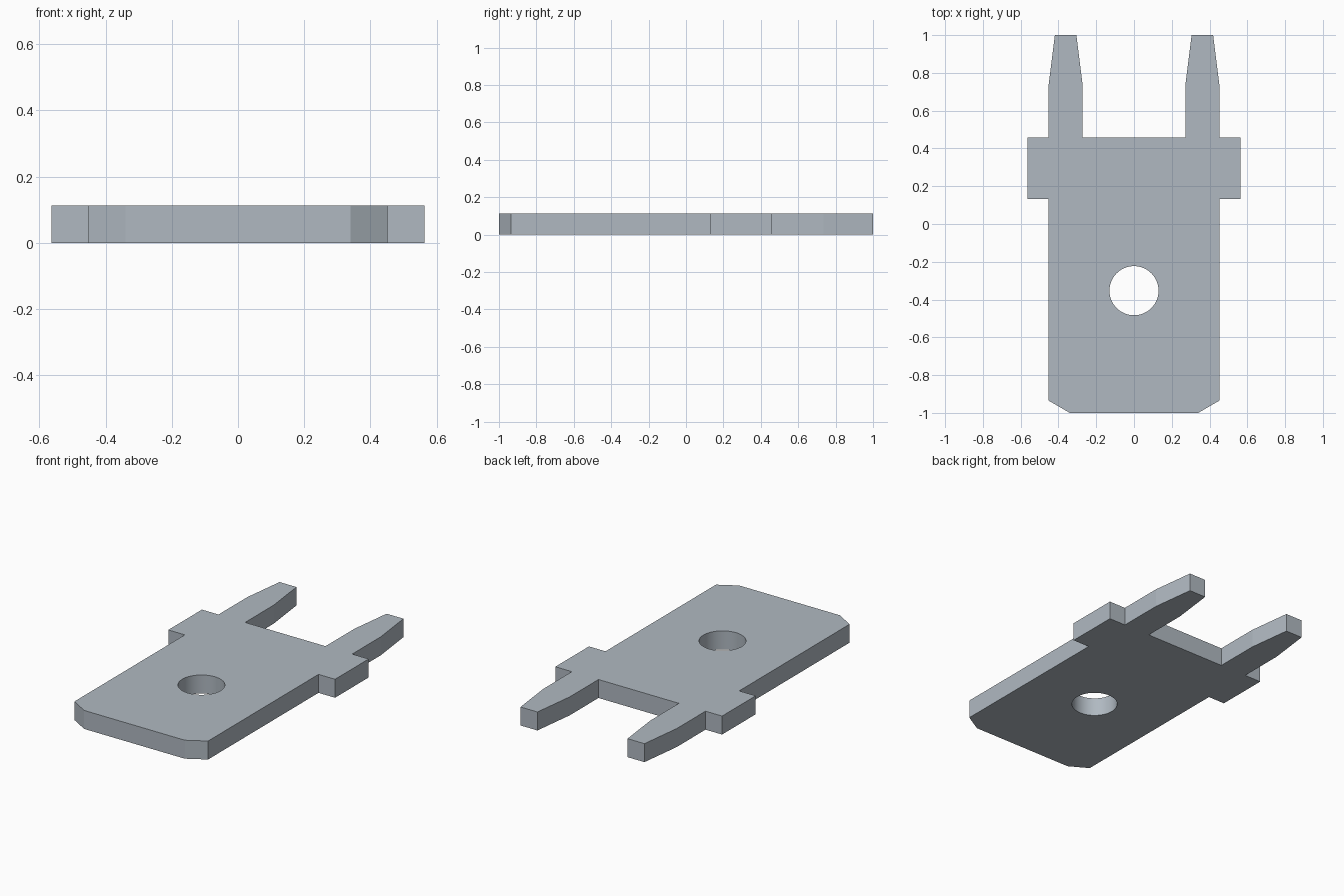
import bpy
import bmesh
from math import cos, sin, tau

THICKNESS = 0.113
HOLE_CENTRE_Y, HOLE_RADIUS, HOLE_SIDES = -0.353, 0.13, 64

cube = bpy.data.objects.get("Cube")
if cube:
    bpy.data.objects.remove(cube, do_unlink=True)

# Bare metal
metal = bpy.data.materials.new("grey metal")
metal.use_nodes = True
colour = (0.434, 0.485, 0.535, 1)
metal.diffuse_color = colour
metal.node_tree.nodes["Principled BSDF"].inputs["Base Color"].default_value = colour


def add_loop(bm, points):
    """Join points into a closed ring of edges."""
    verts = [bm.verts.new((x, y, 0)) for x, y in points]
    return [bm.edges.new((a, b)) for a, b in zip(verts, verts[1:] + verts[:1])]


# Left half of the outline: chamfered blade, shoulder, tapered prong
half = [(0.34, -1), (0.452, -0.935), (0.452, 0.132), (0.564, 0.132),
        (0.564, 0.457), (0.452, 0.457), (0.452, 0.735), (0.419, 1),
        (0.305, 1), (0.272, 0.735), (0.272, 0.457)]
outline = half + [(-x, y) for x, y in reversed(half)]

# Round hole through the blade
hole = [(HOLE_RADIUS * cos(tau * i / HOLE_SIDES),
         HOLE_CENTRE_Y + HOLE_RADIUS * sin(tau * i / HOLE_SIDES))
        for i in range(HOLE_SIDES)]

# Fill between outline and hole, then extrude to a solid plate
bm = bmesh.new()
edges = add_loop(bm, outline) + add_loop(bm, hole)
bmesh.ops.triangle_fill(bm, edges=edges, use_beauty=True, use_dissolve=False)
plate = bmesh.ops.extrude_face_region(bm, geom=bm.faces[:], use_keep_orig=True)
top = [g for g in plate["geom"] if isinstance(g, bmesh.types.BMVert)]
bmesh.ops.translate(bm, verts=top, vec=(0, 0, THICKNESS))
bmesh.ops.recalc_face_normals(bm, faces=bm.faces[:])

mesh = bpy.data.meshes.new("terminal_tab")
bm.to_mesh(mesh)
bm.free()
mesh.materials.append(metal)
tab = bpy.data.objects.new("terminal_tab", mesh)
bpy.context.collection.objects.link(tab)

# Smooth hole wall, crisp outer edges
bpy.ops.object.select_all(action='DESELECT')
tab.select_set(True)
bpy.context.view_layer.objects.active = tab
bpy.ops.object.shade_smooth_by_angle(angle=0.1)
